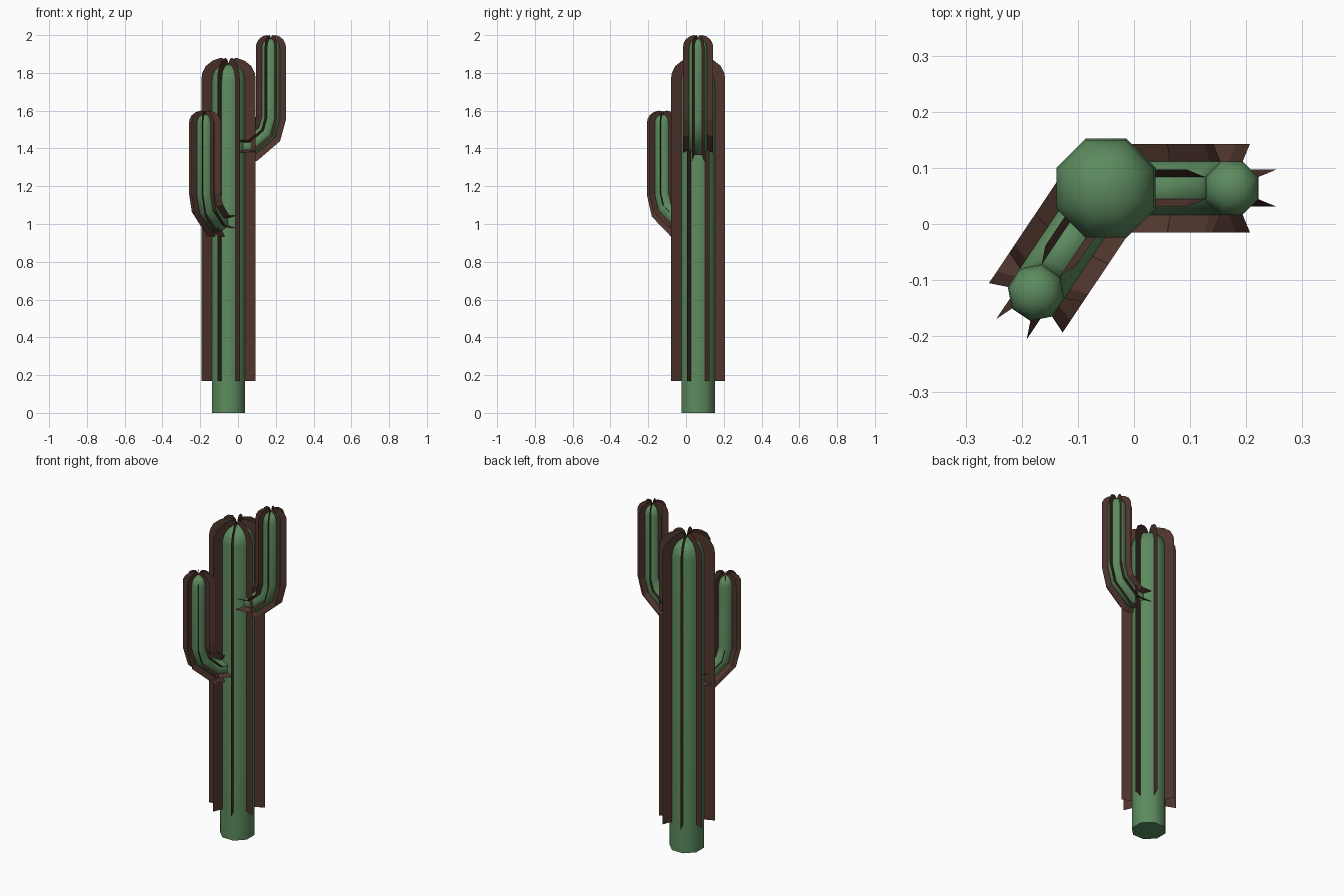
import bpy, bmesh, math
from mathutils import Vector

if "Cube" in bpy.data.objects:
    bpy.data.objects.remove(bpy.data.objects["Cube"])

SIDES = 8
AXIS = Vector((-0.05, 0.064, 0))      # trunk centre line


def material(name, rgb):
    m = bpy.data.materials.new(name)
    m.diffuse_color = (*rgb, 1)
    m.use_nodes = True
    m.node_tree.nodes["Principled BSDF"].inputs["Base Color"].default_value = m.diffuse_color
    return m


GREEN = material("cactus_green", (0.107, 0.255, 0.113))
BROWN = material("rib_brown", (0.080, 0.036, 0.026))


def finish(bm, name, mat, smooth):
    me = bpy.data.meshes.new(name)
    bm.to_mesh(me)
    bm.free()
    me.materials.append(mat)
    ob = bpy.data.objects.new(name, me)
    bpy.context.collection.objects.link(ob)
    if smooth:
        bpy.ops.object.select_all(action='DESELECT')
        ob.select_set(True)
        bpy.context.view_layer.objects.active = ob
        bpy.ops.object.shade_smooth_by_angle(angle=math.radians(60))
    return ob


def ring(center, n, b, r):
    """Octagon of points around a centre, in the plane of n and b."""
    pts = []
    for k in range(SIDES):
        a = math.tau * (k + 0.5) / SIDES
        pts.append(center + n * (r * math.cos(a)) + b * (r * math.sin(a)))
    return pts


def build_stem(name, stem_rings, fin_rings, fin_start, cap):
    # Green octagonal body
    bm = bmesh.new()
    rows = [[bm.verts.new(p) for p in r] for r in stem_rings]
    for lo, hi in zip(rows, rows[1:]):
        for k in range(SIDES):
            j = (k + 1) % SIDES
            bm.faces.new((lo[k], lo[j], hi[j], hi[k]))
    if cap:
        bm.faces.new(rows[0][::-1])
    bmesh.ops.remove_doubles(bm, verts=bm.verts, dist=1e-5)
    bmesh.ops.recalc_face_normals(bm, faces=bm.faces)
    finish(bm, name + "_body", GREEN, True)
    # Thin brown ribs standing on each corner
    bm = bmesh.new()
    for k in range(SIDES):
        pairs = [(bm.verts.new(s[k]), bm.verts.new(f[k]))
                 for s, f in zip(stem_rings[fin_start:], fin_rings[fin_start:])]
        for (a, b), (c, d) in zip(pairs, pairs[1:]):
            bm.faces.new((a, b, d, c))
    finish(bm, name + "_ribs", BROWN, False)


# Domed tip: (body radius, body z, rib radius, rib z), radii relative to the
# rib radius and heights relative to the very top
TIP = [(1.00, -0.86, 1.00, -0.70), (0.96, -0.66, 0.97, -0.52),
       (0.83, -0.46, 0.84, -0.28), (0.60, -0.32, 0.58, -0.09),
       (0.34, -0.25, 0.28, 0.00), (0.14, -0.225, 0.10, -0.06),
       (0.00, -0.22, 0.00, -0.21)]


def add_tip(stem, fins, base, n, b, top, r_body, r_rib):
    for rs, zs, rf, zf in TIP:
        stem.append(ring(base + Vector((0, 0, top + zs * r_rib)), n, b, r_body * rs))
        fins.append(ring(base + Vector((0, 0, top + zf * r_rib)), n, b, r_rib * rf))


# Trunk
X, Y, Z = Vector((1, 0, 0)), Vector((0, 1, 0)), Vector((0, 0, 1))
stem, fins = [], []
for z in (0, 0.168):
    stem.append(ring(AXIS + Z * z, X, Y, 0.0955))
    fins.append(ring(AXIS + Z * z, X, Y, 0.155))
add_tip(stem, fins, AXIS, X, Y, 1.88, 0.0955, 0.155)
build_stem("trunk", stem, fins, 1, True)


# Arms: elbow path as (distance from trunk axis, height), then a domed tip
PATH = [(0.02, 1.41), (0.122, 1.413), (0.203, 1.483), (0.224, 1.56)]
R_BODY, R_RIB = 0.0515, 0.0855


def build_arm(name, angle, lift):
    out = Vector((math.cos(angle), math.sin(angle), 0))
    side = Z.cross(out)
    pts = [Vector((u, z + lift)) for u, z in PATH]
    pts.append(Vector((PATH[-1][0], 1.9 + lift)))
    stem, fins = [], []
    for i in range(len(PATH)):
        d1 = (pts[i + 1] - pts[i]).normalized()
        d0 = (pts[i] - pts[i - 1]).normalized() if i else d1
        t = (d0 + d1).normalized()
        miter = 1 / t.dot(d1)
        n = (out * t.y - Z * t.x) * miter
        c = AXIS + out * pts[i].x + Z * pts[i].y
        stem.append(ring(c, n, side, R_BODY))
        fins.append(ring(c, n, side, R_RIB))
    add_tip(stem, fins, AXIS + out * PATH[-1][0], out, side, 2.0 + lift, R_BODY, R_RIB)
    build_stem(name, stem, fins, 0, False)


build_arm("right_arm", 0.0, 0.0)
build_arm("left_arm", math.radians(236.2), -0.4)
